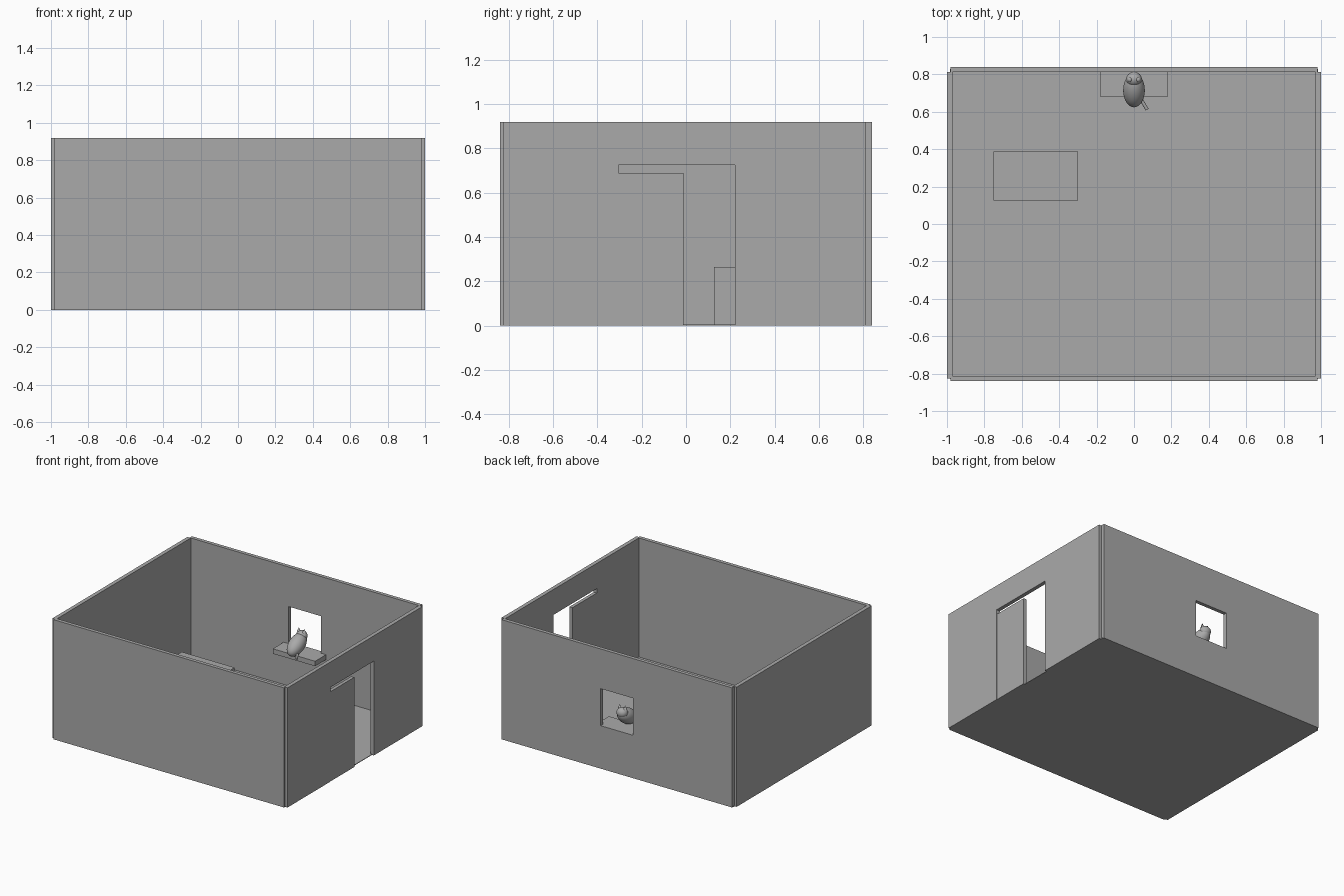
import bpy
import math
from mathutils import Vector

if "Cube" in bpy.data.objects:
    bpy.data.objects.remove(bpy.data.objects["Cube"])

grey = bpy.data.materials.new("plain_grey")
grey.diffuse_color = (0.4, 0.4, 0.4, 1)
grey.use_nodes = True
grey.node_tree.nodes["Principled BSDF"].inputs["Base Color"].default_value = grey.diffuse_color


def finish(name, smooth=False):
    ob = bpy.context.object
    ob.name = name
    ob.data.materials.append(grey)
    if smooth:
        bpy.ops.object.shade_smooth_by_angle(angle=math.radians(40))
    return ob


def box(name, x, y, z):
    """Box given by its (low, high) range on each axis."""
    bpy.ops.mesh.primitive_cube_add(size=1, location=[(a + b) / 2 for a, b in (x, y, z)])
    bpy.context.object.scale = [b - a for a, b in (x, y, z)]
    bpy.ops.object.transform_apply(location=False, rotation=False, scale=True)
    return finish(name)


def cut(target, x, y, z):
    """Cut a box-shaped opening into a wall."""
    cutter = box("cutter", x, y, z)
    cutter.hide_render = True
    mod = target.modifiers.new("opening", 'BOOLEAN')
    mod.operation = 'DIFFERENCE'
    mod.solver = 'EXACT'
    mod.object = cutter
    bpy.context.view_layer.objects.active = target
    bpy.ops.object.modifier_apply(modifier=mod.name)
    bpy.data.objects.remove(cutter, do_unlink=True)


def ball(name, loc, scale, tilt=0.0):
    bpy.ops.mesh.primitive_uv_sphere_add(segments=32, ring_count=16, radius=1,
                                         location=loc, rotation=(tilt, 0, 0))
    bpy.context.object.scale = scale
    return finish(name, True)


def rod(name, a, b, r1, r2, verts=16):
    """Tapered rod between two points."""
    a, b = Vector(a), Vector(b)
    d = b - a
    bpy.ops.mesh.primitive_cone_add(vertices=verts, radius1=r1, radius2=r2, depth=d.length,
                                    location=(a + b) / 2,
                                    rotation=d.to_track_quat('Z', 'Y').to_euler())
    return finish(name, True)


H = 0.92

# Room shell: the side walls stand slightly proud of the corners
box("floor", (-0.985, 0.985), (-0.83, 0.83), (0, 0.005))
box("front_wall", (-0.98, 0.98), (-0.84, -0.812), (0, H))
back = box("back_wall", (-0.98, 0.98), (0.812, 0.84), (0, H))
box("left_wall", (-1, -0.97), (-0.826, 0.812), (0, H))
right = box("right_wall", (0.97, 1), (-0.826, 0.812), (0, H))

# Window and doorway openings
cut(back, (-0.138, 0.138), (0.7, 0.9), (0.33, 0.615))
cut(right, (0.9, 1.1), (-0.305, 0.222), (-0.1, 0.725))

# Door leaf filling part of the doorway
box("door_panel", (0.972, 0.998), (-0.304, -0.012), (0, 0.69))

# Furniture
box("low_table", (-0.75, -0.30), (0.126, 0.388), (0, 0.265))
box("window_shelf", (-0.18, 0.18), (0.68, 0.815), (0.292, 0.33))

# Cat sitting on the shelf, looking out of the window
ball("cat_body", (0, 0.715, 0.397), (0.058, 0.1, 0.058), math.radians(30))
ball("cat_head", (0, 0.775, 0.444), (0.042, 0.038, 0.038))
for side, s in (("left", -1), ("right", 1)):
    rod(side + "_ear", (s * 0.022, 0.772, 0.468), (s * 0.024, 0.772, 0.502), 0.015, 0.0)
rod("cat_tail", (0.03, 0.68, 0.352), (0.07, 0.612, 0.345), 0.009, 0.009)
